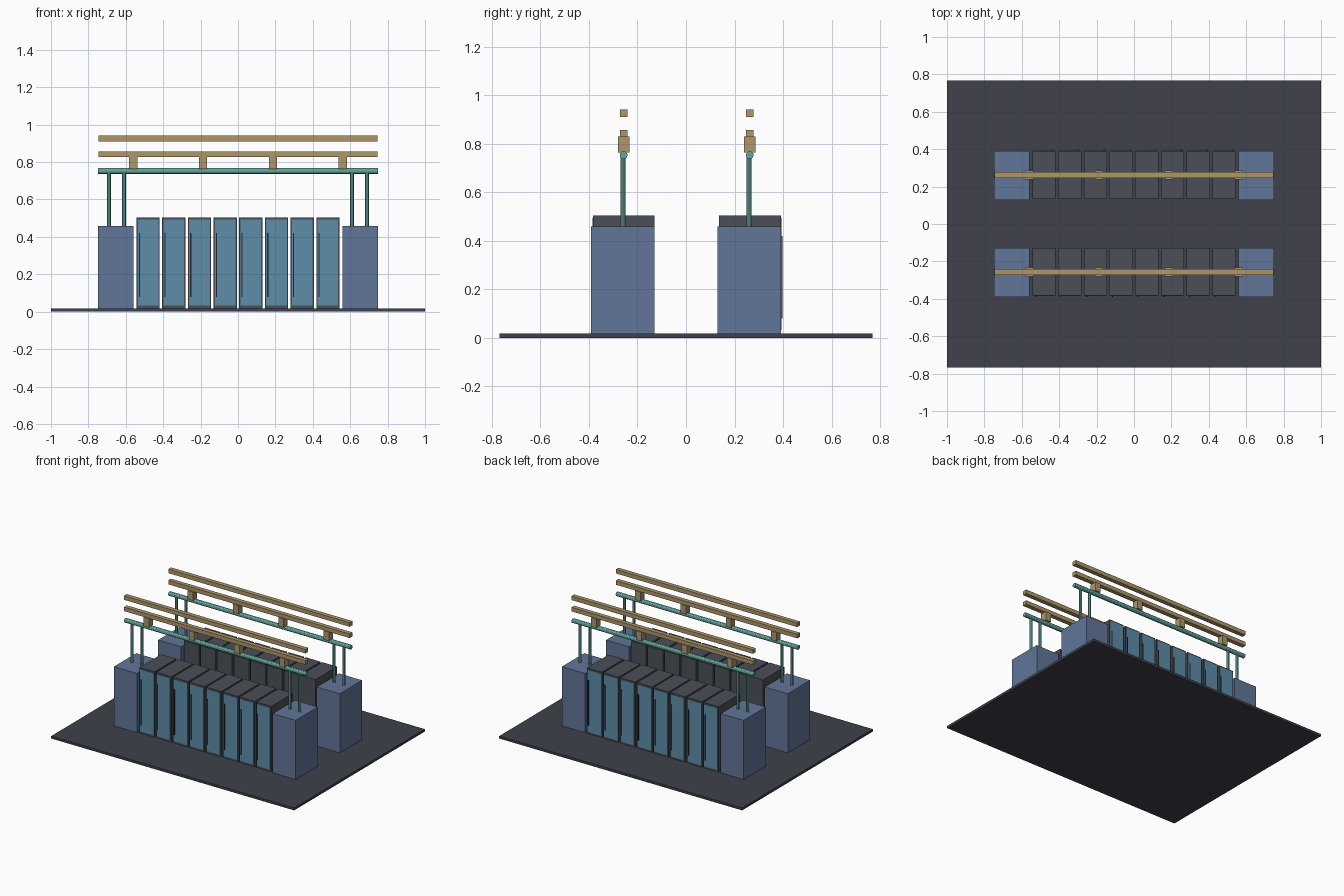
import bpy
from math import pi

if "Cube" in bpy.data.objects:
    bpy.data.objects.remove(bpy.data.objects["Cube"])


def material(name, rgb):
    m = bpy.data.materials.new(name)
    m.diffuse_color = (*rgb, 1)
    m.use_nodes = True
    m.node_tree.nodes["Principled BSDF"].inputs["Base Color"].default_value = m.diffuse_color
    return m


DARK = material("dark_floor", (0.05, 0.053, 0.07))
FRAME = material("rack_grey", (0.07, 0.08, 0.095))
DOOR = material("door_blue", (0.11, 0.27, 0.40))
COOL = material("cooler_blue", (0.12, 0.18, 0.32))
PIPE = material("pipe_teal", (0.13, 0.38, 0.34))
TRAY = material("tray_tan", (0.42, 0.31, 0.15))
BLACK = material("handle_black", (0.015, 0.018, 0.022))


def box(name, x, y, z, mat):
    """Box from (min, max) ranges."""
    bpy.ops.mesh.primitive_cube_add(
        size=1, location=[(r[0] + r[1]) / 2 for r in (x, y, z)])
    o = bpy.context.object
    o.scale = [abs(r[1] - r[0]) for r in (x, y, z)]
    bpy.ops.object.transform_apply(location=False, rotation=False, scale=True)
    o.name = name
    o.data.materials.append(mat)
    return o


def pipe(name, loc, radius, length, rot=(0, 0, 0)):
    bpy.ops.mesh.primitive_cylinder_add(
        vertices=12, radius=radius, depth=length, location=loc, rotation=rot)
    o = bpy.context.object
    o.name = name
    o.data.materials.append(PIPE)
    bpy.ops.object.shade_smooth_by_angle()


def around(c, half):
    return (c - half, c + half)


FLOOR = 0.018
box("floor_slab", (-1, 1), (-0.768, 0.768), (0, FLOOR), DARK)

# Two rows, doors facing outward (side = -1 front row, +1 back row)
for side in (-1, 1):
    row = "front" if side < 0 else "back"
    yc = side * 0.26
    rack_y = yc + 0.004
    face = rack_y + side * 0.126

    # Server racks with door panel and handle strip
    for i in range(8):
        x = (i - 3.5) * 0.1373
        box(f"{row}_rack_{i}", around(x, 0.062), around(rack_y, 0.127),
            (FLOOR, 0.505), FRAME)
        box(f"{row}_rack_door_{i}", around(x, 0.055),
            (face, face + side * 0.004), (0.032, 0.494), DOOR)
        box(f"{row}_door_handle_{i}", around(x + side * 0.047, 0.003),
            (face, face + side * 0.008), (0.08, 0.42), BLACK)

    # End cooling units with riser pipes
    for end in (-1, 1):
        box(f"{row}_cooling_unit", around(end * 0.653, 0.095),
            around(yc, 0.131), (FLOOR, 0.458), COOL)
        for px in (0.61, 0.69):
            pipe(f"{row}_riser_pipe", (end * px, yc, 0.6), 0.010, 0.29)

    # Overhead header pipe and cable trays on hanger blocks
    yt = yc + 0.003
    pipe(f"{row}_header_pipe", (0, yt, 0.753), 0.016, 1.496, (0, pi / 2, 0))
    for k in range(4):
        box(f"{row}_tray_block_{k}", around((k - 1.5) * 0.373, 0.022),
            around(yt, 0.024), (0.763, 0.829), TRAY)
    for name, z in (("lower", 0.842), ("upper", 0.926)):
        box(f"{row}_{name}_tray", around(0, 0.747), around(yt, 0.016),
            around(z, 0.015), TRAY)
